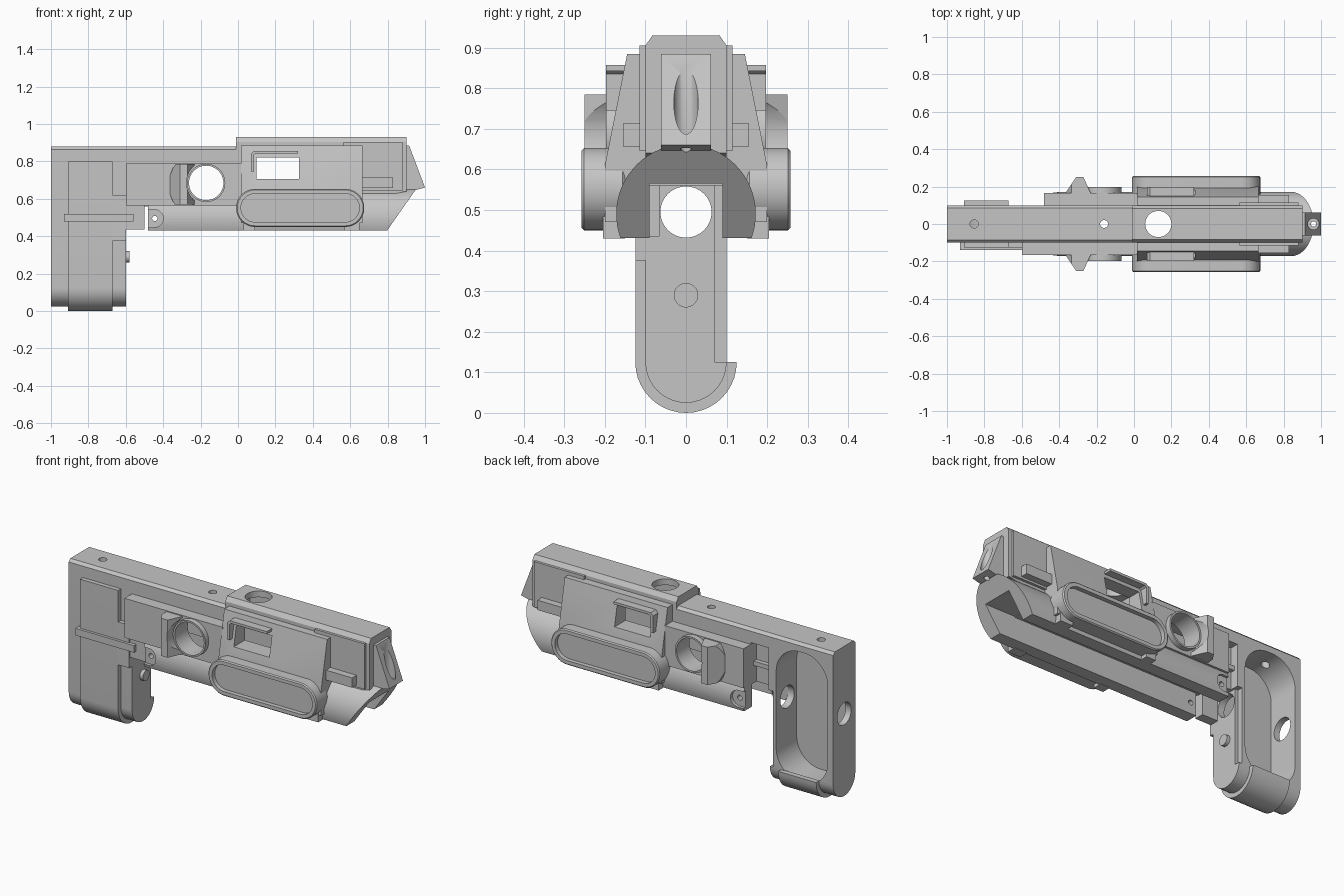
import bpy, bmesh
from math import sin, cos, radians
from mathutils import Vector

if "Cube" in bpy.data.objects:
    bpy.data.objects.remove(bpy.data.objects["Cube"])

grey = bpy.data.materials.new("warm_grey_plastic")
grey.use_nodes = True
tone = (0.56, 0.56, 0.56, 1)
grey.diffuse_color = tone
grey.node_tree.nodes["Principled BSDF"].inputs["Base Color"].default_value = tone
parts, cutters = [], []


def prism(name, pts, axis, a, b, bevel=0, keep=True):
    """Extrude a 2D outline along an axis; pts are the two other axes in order."""
    def place(p, t):
        return Vector({"x": (t, *p), "y": (p[0], t, p[1]), "z": (*p, t)}[axis])
    bm = bmesh.new()
    base = bm.faces.new([bm.verts.new(place(p, a)) for p in pts])
    ext = bmesh.ops.extrude_face_region(bm, geom=[base])["geom"]
    shift = place((0, 0), b - a)
    bmesh.ops.translate(bm, vec=shift, verts=[g for g in ext if isinstance(g, bmesh.types.BMVert)])
    bmesh.ops.recalc_face_normals(bm, faces=bm.faces)
    if bevel:
        sharp = [e for e in bm.edges if e.calc_face_angle(0) > 0.6]
        bmesh.ops.bevel(bm, geom=sharp, offset=bevel, segments=1, affect="EDGES")
    mesh = bpy.data.meshes.new(name)
    bm.to_mesh(mesh)
    bm.free()
    mesh.materials.append(grey)
    ob = bpy.data.objects.new(name, mesh)
    bpy.context.collection.objects.link(ob)
    ob.hide_render = not keep
    (parts if keep else cutters).append(ob)
    return ob


def box(name, x0, x1, y0, y1, z0, z1, keep=True):
    return prism(name, [(x0, z0), (x1, z0), (x1, z1), (x0, z1)], "y", y0, y1, 0, keep)


def arc(u, v, r, start, end, n=20):
    angles = [radians(start + (end - start) * i / n) for i in range(n + 1)]
    return [(u + r * cos(t), v + r * sin(t)) for t in angles]


def cyl(name, axis, u, v, r, a, b, keep=True):
    return prism(name, arc(u, v, r, 0, 360, 48)[:-1], axis, a, b, 0, keep)


def rounded(x0, x1, z0, z1, r):
    return (arc(x1 - r, z1 - r, r, 0, 90) + arc(x0 + r, z1 - r, r, 90.1, 180)
            + arc(x0 + r, z0 + r, r, 180.1, 270) + arc(x1 - r, z0 + r, r, 270.1, 359.9))


def cut(ob, *tools):
    for tool in tools:
        mod = ob.modifiers.new("cut", "BOOLEAN")
        mod.operation, mod.solver, mod.object = "DIFFERENCE", "EXACT", tool
        bpy.context.view_layer.objects.active = ob
        bpy.ops.object.modifier_apply(modifier=mod.name)


def chamfered(w, z0, z1, c, h):
    return [(-w, z0), (w, z0), (w, z1 - h), (w - c, z1), (c - w, z1), (-w, z1 - h)]


# Shared cutters
lens_bore = cyl("lens_bore", "y", -0.17, 0.685, 0.092, -0.4, 0.4, False)
window = box("window_cutter", 0.10, 0.325, -0.4, 0.4, 0.705, 0.82, False)
top_bore = cyl("top_bore", "z", 0.13, 0, 0.07, 0.3, 1.1, False)
pin_bore = cyl("pin_bore", "z", -0.16, 0, 0.021, 0.3, 1.1, False)
stock_bore = cyl("stock_bore", "z", -0.855, 0, 0.022, 0.75, 1.1, False)
axle_bore = cyl("axle_bore", "x", 0, 0.495, 0.063, -1.1, -0.45, False)
screw_bore = cyl("screw_bore", "y", -0.445, 0.495, 0.014, -0.4, 0.4, False)
body_hollow = prism("body_hollow", [(-0.45, 0.5), (0.62, 0.5), (0.62, 0.895), (0.02, 0.895),
                    (0.02, 0.85), (-0.45, 0.85)], "y", -0.08, 0.08, 0, False)

# Hollow grip, open at the back
grip = prism("grip", arc(0, 0.125, 0.1, 180, 360) + [(0.1, 0.865), (0.085, 0.88),
             (-0.085, 0.88), (-0.1, 0.865)], "x", -1, -0.6)
hollow = prism("grip_hollow", rounded(-0.965, -0.64, 0.09, 0.83, 0.15), "y", -0.085, 0.112, 0, False)
rebate = box("grip_rebate", -0.62, -0.5, 0.07, 0.2, 0.125, 0.56, False)
cut(grip, hollow, axle_bore, stock_bore, rebate)
prism("grip_pad", [(-0.125, 0.8)] + arc(0, 0.125, 0.125, 180, 360)
      + arc(0, 0.125, 0.095, 360, 180) + [(-0.095, 0.8)], "x", -0.91, -0.67)
box("grip_pad_step", -0.67, -0.6, -0.125, -0.095, 0.375, 0.62)
box("grip_crossbar", -0.93, -0.56, -0.14, -0.09, 0.48, 0.52)
cyl("grip_pin", "x", 0, 0.29, 0.03, -0.61, -0.58)

# Rear bar with recess at the back
bar = prism("rear_bar", chamfered(0.1, 0.56, 0.88, 0.015, 0.015), "x", -0.6, -0.01)
recess = box("bar_recess", -0.59, -0.48, 0.05, 0.3, 0.5, 0.8, False)
cut(bar, body_hollow, lens_bore, pin_bore, recess)
box("recess_rib", -0.6, -0.47, 0.04, 0.075, 0.66, 0.685)
box("grip_link", -0.605, -0.5, -0.12, -0.065, 0.435, 0.565)

# Lower half-round shell with a channel and a sloped nose
shell = prism("lower_shell", arc(0, 0.49, 0.172, -20, 200, 40)
              + [(-0.09, 0.431), (-0.09, 0.565), (0.09, 0.565), (0.09, 0.431)], "x", -0.48, 0.99)
nose = prism("nose_cutter", [(0.79, 0.42), (0.965, 0.67), (1.2, 0.67), (1.2, 0.42)],
             "y", -0.4, 0.4, 0, False)
cut(shell, body_hollow, nose, lens_bore, screw_bore, top_bore, pin_bore)

# Raised front receiver
receiver = prism("receiver", chamfered(0.1, 0.56, 0.93, 0.017, 0.025), "x", -0.01, 0.9)
under_nose = prism("receiver_underside", [(0.7, 0.5), (0.7, 0.6), (0.9, 0.64), (1, 0.64),
                   (1, 0.5)], "y", -0.4, 0.4, 0, False)
cut(receiver, body_hollow, window, top_bore, under_nose)

# Parts on both sides
for s, side in ((-1, "front"), (1, "rear")):
    def sbox(name, x0, x1, y0, y1, z0, z1):
        lo, hi = sorted((s * y0, s * y1))
        return box(f"{side}_{name}", x0, x1, lo, hi, z0, z1)

    plate = sbox("side_plate", -0.6 if s < 0 else -0.48, 0.02, 0.09, 0.167, 0.565, 0.79)
    cut(plate, lens_bore)
    ring = cyl(f"{side}_lens_ring", "y", -0.17, 0.685, 0.102, s * 0.12, s * 0.197)
    cut(ring, lens_bore)

    # Rounded seat around the screw hole
    seat = prism(f"{side}_screw_seat", rounded(-0.55, -0.4, 0.448, 0.542, 0.046),
                 "y", s * 0.15, s * 0.3, 0, False)
    cut(shell, seat)

    # Crescent guard beside the lens
    guard = prism(f"{side}_lens_guard", [(-0.375, s * 0.15), (-0.36, s * 0.175), (-0.31, s * 0.25),
                  (-0.27, s * 0.25), (-0.225, s * 0.15)], "z", 0.57, 0.785)
    relief = cyl(f"{side}_guard_relief", "y", -0.15, 0.685, 0.125, -0.4, 0.4, False)
    outer = prism(f"{side}_guard_outside", arc(-0.18, 0.675, 0.19, 90, 270)
                  + [(-0.18, 0.3), (-0.6, 0.3), (-0.6, 1), (-0.18, 1)], "y", -0.4, 0.4, 0, False)
    cut(guard, relief, outer)

    # Sloped cover with window and hood
    cover = prism(f"{side}_cover", [(s * y, z) for y, z in ((0.09, 0.885), (0.145, 0.885),
                  (0.2, 0.61), (0.2, 0.47), (0.16, 0.47), (0.16, 0.56), (0.095, 0.565))],
                  "x", 0.015, 0.665)
    cut(cover, window)
    prism(f"{side}_window_hood", [(0.07, 0.745), (0.085, 0.745), (0.085, 0.835), (0.095, 0.843),
          (0.32, 0.843), (0.32, 0.857), (0.085, 0.857), (0.07, 0.842)], "y", s * 0.13, s * 0.197)
    sbox("cover_foot_a", 0.03, 0.09, 0.15, 0.205, 0.43, 0.49)
    sbox("cover_foot_b", 0.57, 0.65, 0.15, 0.205, 0.43, 0.49)

    # Capsule pod with a sunken face
    pod = prism(f"{side}_pod", rounded(-0.01, 0.675, 0.45, 0.653, 0.101), "y", s * 0.15, s * 0.257, 0.006)
    sink = prism(f"{side}_pod_sink", rounded(0.016, 0.649, 0.476, 0.627, 0.075),
                 "y", s * 0.232, s * 0.4, 0, False)
    cut(pod, sink)

    sbox("cheek_panel", 0.565, 0.88, 0.09, 0.115, 0.645, 0.905)
    sbox("cheek_block", 0.66, 0.83, 0.1, 0.155, 0.657, 0.713)

# Slanted muzzle sight with a vertical groove
sight = prism("muzzle_sight", [(0.89, 0.64), (0.93, 0.642), (1.0, 0.66), (0.915, 0.885), (0.89, 0.885)],
              "y", -0.061, 0.061)
groove = cyl("sight_groove", "z", 0.96, 0, 0.03, 0.675, 1, False)
pin_hole = cyl("sight_pin_hole", "z", 0.96, 0, 0.014, 0.4, 1, False)
cut(sight, groove, pin_hole)
cut(shell, pin_hole)

# Remove cutters and shade
for tool in cutters:
    bpy.data.objects.remove(tool)
bpy.ops.object.select_all(action="DESELECT")
for ob in parts:
    ob.select_set(True)
bpy.context.view_layer.objects.active = parts[0]
bpy.ops.object.shade_smooth_by_angle(angle=radians(30))
